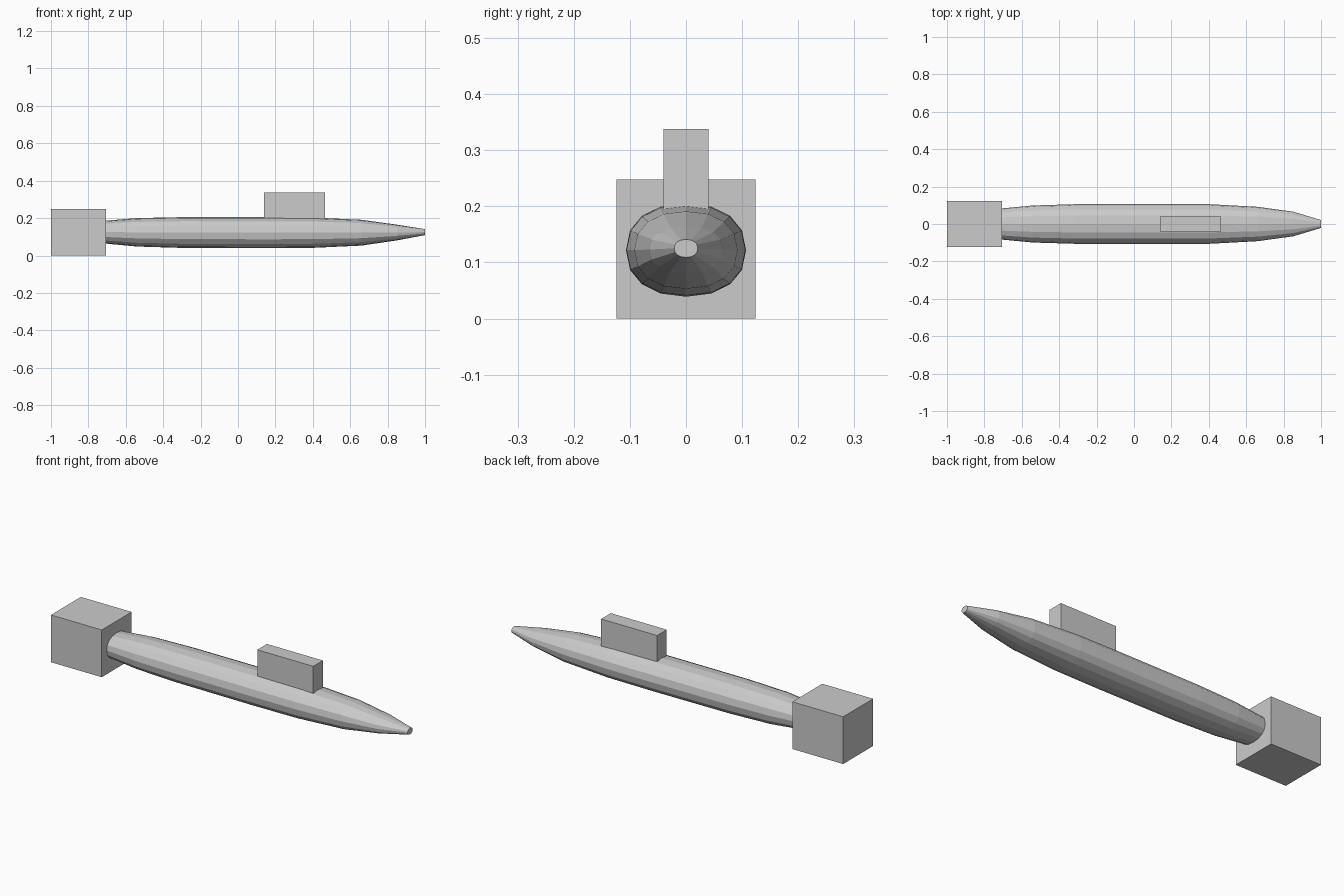
import bpy
import bmesh
import math
from mathutils import Vector

old = bpy.data.objects.get("Cube")
if old:
    bpy.data.objects.remove(old, do_unlink=True)

grey = bpy.data.materials.new("plain_grey")
grey.use_nodes = True
grey.diffuse_color = (0.6, 0.6, 0.6, 1)
grey.node_tree.nodes["Principled BSDF"].inputs["Base Color"].default_value = (0.6, 0.6, 0.6, 1)

SIDES = 16
AXIS_Z = 0.124


def finish(name, bm):
    bmesh.ops.recalc_face_normals(bm, faces=bm.faces)
    mesh = bpy.data.meshes.new(name)
    bm.to_mesh(mesh)
    bm.free()
    mesh.materials.append(grey)
    obj = bpy.data.objects.new(name, mesh)
    bpy.context.collection.objects.link(obj)
    return obj


def box(name, low, high):
    low, high = Vector(low), Vector(high)
    bm = bmesh.new()
    bmesh.ops.create_cube(bm, size=1)
    bmesh.ops.scale(bm, vec=high - low, verts=bm.verts)
    bmesh.ops.translate(bm, vec=(low + high) / 2, verts=bm.verts)
    return finish(name, bm)


def soften(value, power=2 / 2.25):
    return math.copysign(abs(value) ** power, value)


def section(bm, x, half_width, half_height, z):
    """One slightly squared oval ring around the long axis."""
    ring = []
    for i in range(SIDES):
        a = 2 * math.pi * i / SIDES
        ring.append(bm.verts.new((x, half_width * soften(math.cos(a)),
                                  z + half_height * soften(math.sin(a)))))
    return ring


# Hull: x, half width, half height, centre height
stations = [
    (-0.71, 0.083, 0.061, 0.125),
    (-0.54, 0.099, 0.076, 0.124),
    (-0.31, 0.106, 0.082, 0.123),
    (0.14, 0.107, 0.083, 0.122),
    (0.40, 0.106, 0.081, 0.122),
    (0.66, 0.092, 0.069, 0.122),
    (0.85, 0.066, 0.042, 0.123),
    (1.00, 0.021, 0.016, 0.125),
]
bm = bmesh.new()
rings = [section(bm, *s) for s in stations]
for a, b in zip(rings, rings[1:]):
    for i in range(SIDES):
        j = (i + 1) % SIDES
        bm.faces.new((a[i], a[j], b[j], b[i]))
bm.faces.new(rings[0])
bm.faces.new(rings[-1])
finish("hull", bm)

# Tail block and the tower standing on the deck
box("tail_block", (-1, -AXIS_Z, 0), (-0.705, AXIS_Z, 2 * AXIS_Z))
box("tower", (0.14, -0.04, 0.17), (0.465, 0.04, 0.338))
